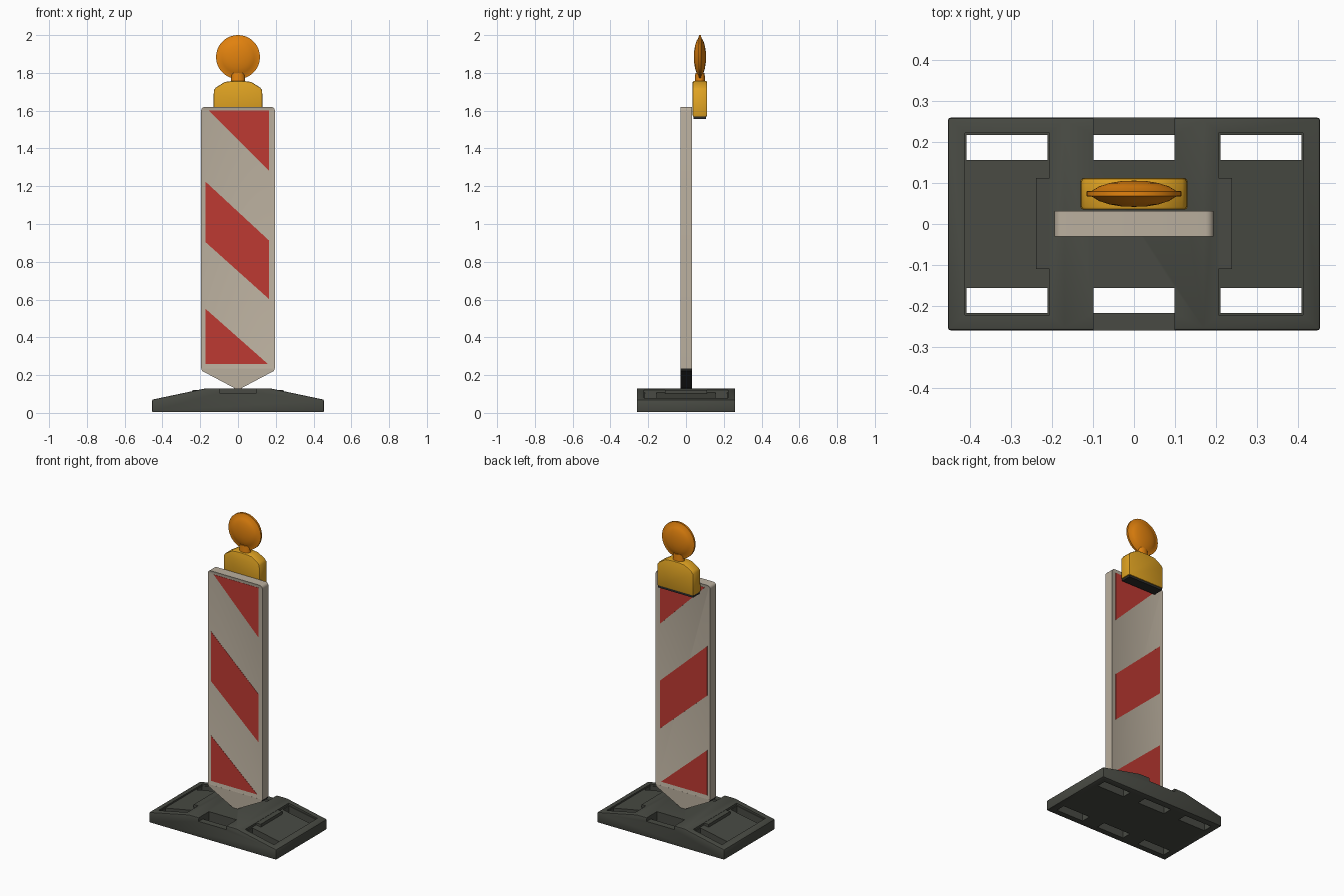
import bpy, bmesh, math
from mathutils import Matrix, Vector

if "Cube" in bpy.data.objects:
    bpy.data.objects.remove(bpy.data.objects["Cube"])


def material(name, rgb):
    lin = [((c / 255 + 0.055) / 1.055) ** 2.4 for c in rgb]
    m = bpy.data.materials.new(name)
    m.diffuse_color = (*lin, 1)
    m.use_nodes = True
    m.node_tree.nodes["Principled BSDF"].inputs["Base Color"].default_value = m.diffuse_color
    return m


RUBBER = material("dark rubber", (72, 74, 67))
CREAM = material("warm white plastic", (186, 175, 158))
RED = material("reflective red", (190, 58, 50))
YELLOW = material("yellow housing", (224, 163, 34))
AMBER = material("amber lens", (226, 130, 14))
BLACK = material("black plastic", (44, 44, 43))


def to_object(name, bm, *mats, smooth=False):
    bmesh.ops.recalc_face_normals(bm, faces=bm.faces)
    me = bpy.data.meshes.new(name)
    bm.to_mesh(me)
    bm.free()
    ob = bpy.data.objects.new(name, me)
    bpy.context.collection.objects.link(ob)
    for m in mats:
        me.materials.append(m)
    if smooth:
        activate(ob)
        bpy.ops.object.shade_smooth_by_angle(angle=math.radians(35))
    return ob


def activate(ob):
    bpy.ops.object.select_all(action='DESELECT')
    ob.select_set(True)
    bpy.context.view_layer.objects.active = ob


def prism_bm(pts, y0, y1):
    """Extrude an x-z outline from y0 to y1."""
    bm = bmesh.new()
    f = bm.faces.new([bm.verts.new((x, y0, z)) for x, z in pts])
    r = bmesh.ops.extrude_face_region(bm, geom=[f])
    vs = [v for v in r["geom"] if isinstance(v, bmesh.types.BMVert)]
    bmesh.ops.translate(bm, verts=vs, vec=(0, y1 - y0, 0))
    bmesh.ops.recalc_face_normals(bm, faces=bm.faces)
    return bm


def rect(x0, x1, z0, z1):
    return [(x0, z0), (x1, z0), (x1, z1), (x0, z1)]


def bevel(ob, width, segments=2):
    activate(ob)
    b = ob.modifiers.new("bevel", 'BEVEL')
    b.width, b.segments, b.limit_method = width, segments, 'ANGLE'
    b.angle_limit = math.radians(40)
    bpy.ops.object.modifier_apply(modifier=b.name)
    bpy.ops.object.shade_smooth_by_angle(angle=math.radians(35))


def cut(ob, pts, y0, y1):
    cutter = to_object("cutter", prism_bm(pts, y0, y1), RUBBER)
    cutter.hide_render = True
    activate(ob)
    b = ob.modifiers.new("cut", 'BOOLEAN')
    b.operation, b.solver, b.object = 'DIFFERENCE', 'EXACT', cutter
    bpy.ops.object.modifier_apply(modifier=b.name)
    bpy.data.objects.remove(cutter)


def slope(x):
    return 0.13 - 0.06 * (abs(x) - 0.17) / 0.285


# Foot plate with sloping ends
base = to_object("foot_plate", prism_bm(
    [(-0.455, 0.004), (0.455, 0.004), (0.455, 0.07), (0.17, 0.13),
     (-0.17, 0.13), (-0.455, 0.07)], -0.26, 0.26), RUBBER)
bevel(base, 0.006)

# Shallow recesses in the ends, through holes and handle notches
for s in (-1, 1):
    a, b = 0.207, 0.413
    cut(base, [(s * a, slope(a) - 0.014), (s * b, slope(b) - 0.010),
               (s * b, 0.2), (s * a, 0.2)], -0.223, 0.223)
for s in (-1, 1):
    y0, y1 = sorted((s * 0.156, s * 0.218))
    for x0, x1 in ((-0.41, -0.212), (-0.099, 0.099), (0.212, 0.41)):
        cut(base, rect(x0, x1, -0.1, 0.3), y0, y1)
    y0, y1 = sorted((s * 0.19, s * 0.3))
    cut(base, rect(-0.099, 0.099, 0.106, 0.3), y0, y1)

# Stacking ribs on the foot
for s, side in ((-1, "left"), (1, "right")):
    x0, x1 = sorted((s * 0.205, s * 0.24))
    to_object(f"foot_rib_{side}", prism_bm(rect(x0, x1, 0.09, 0.121), -0.11, 0.112), RUBBER)

# Beacon board with rounded top corners and recessed faces
outline = [(-0.195, 0.235), (0.195, 0.235)]
for cx, a0 in ((0.175, 0), (-0.175, 90)):
    for i in range(6):
        a = math.radians(a0 + i * 18)
        outline.append((cx + 0.02 * math.cos(a), 1.60 + 0.02 * math.sin(a)))
bm = prism_bm(outline, -0.03, 0.032)
broad = [f for f in bm.faces if abs(f.normal.y) > 0.9]
bmesh.ops.inset_individual(bm, faces=broad, thickness=0.012, depth=-0.003)
to_object("board", bm, CREAM, smooth=True)

# Pointed lower end, dark on its sloping undersides
bm = prism_bm([(-0.195, 0.236), (-0.19, 0.222), (-0.02, 0.132), (-0.02, 0.11), (0.02, 0.11),
               (0.02, 0.132), (0.19, 0.222), (0.195, 0.236)], -0.03, 0.032)
for f in bm.faces:
    f.material_index = 1 if abs(f.normal.y) < 0.5 and f.normal.z < 0.5 else 0
to_object("board_point", bm, CREAM, BLACK)

# Red diagonal stripes on both faces
stripes = {
    "top": [(-0.155, 1.60), (0.165, 1.60), (0.165, 1.28)],
    "middle": [(-0.173, 1.225), (0.165, 0.912), (0.165, 0.602), (-0.173, 0.905)],
    "bottom": [(-0.173, 0.552), (0.157, 0.26), (-0.173, 0.26)],
}
for name, pts in stripes.items():
    to_object(f"stripe_{name}_front", prism_bm(pts, -0.0285, -0.025), RED)
    to_object(f"stripe_{name}_back", prism_bm(pts, 0.027, 0.0305), RED)

# Lamp housing with dark underside
housing = to_object("lamp_housing", prism_bm(
    [(-0.131, 1.568), (0.131, 1.568), (0.128, 1.708), (0.118, 1.722), (0.07, 1.752), (0.03, 1.757),
     (-0.03, 1.757), (-0.07, 1.752), (-0.118, 1.722), (-0.128, 1.708)], 0.035, 0.112), YELLOW)
bevel(housing, 0.007)
to_object("lamp_bottom", prism_bm(rect(-0.125, 0.125, 1.555, 1.572), 0.04, 0.107), BLACK)

# Neck under the lens
bm = bmesh.new()
bmesh.ops.create_cone(bm, cap_ends=True, segments=24, radius1=0.038, radius2=0.034, depth=0.05,
                      matrix=Matrix.Translation((0, 0.074, 1.775)) @ Matrix.Diagonal((1, 0.72, 1, 1)))
to_object("lamp_neck", bm, AMBER, smooth=True)

# Double-domed round lens with a thin rim
half = [(0, 0.032), (0.03, 0.031), (0.06, 0.026), (0.085, 0.018), (0.103, 0.007), (0.116, 0.006)]
profile = half + [(r, -d) for r, d in reversed(half)]
centre = Vector((0, 0.074, 1.884))
bm = bmesh.new()
vs = [bm.verts.new(centre + Vector((r, d, 0))) for r, d in profile]
es = [bm.edges.new(p) for p in zip(vs, vs[1:])]
bmesh.ops.spin(bm, geom=vs + es, cent=centre, axis=(0, 1, 0), angle=math.tau, steps=48)
bmesh.ops.remove_doubles(bm, verts=bm.verts, dist=0.0004)
to_object("lamp_lens", bm, AMBER, smooth=True)
